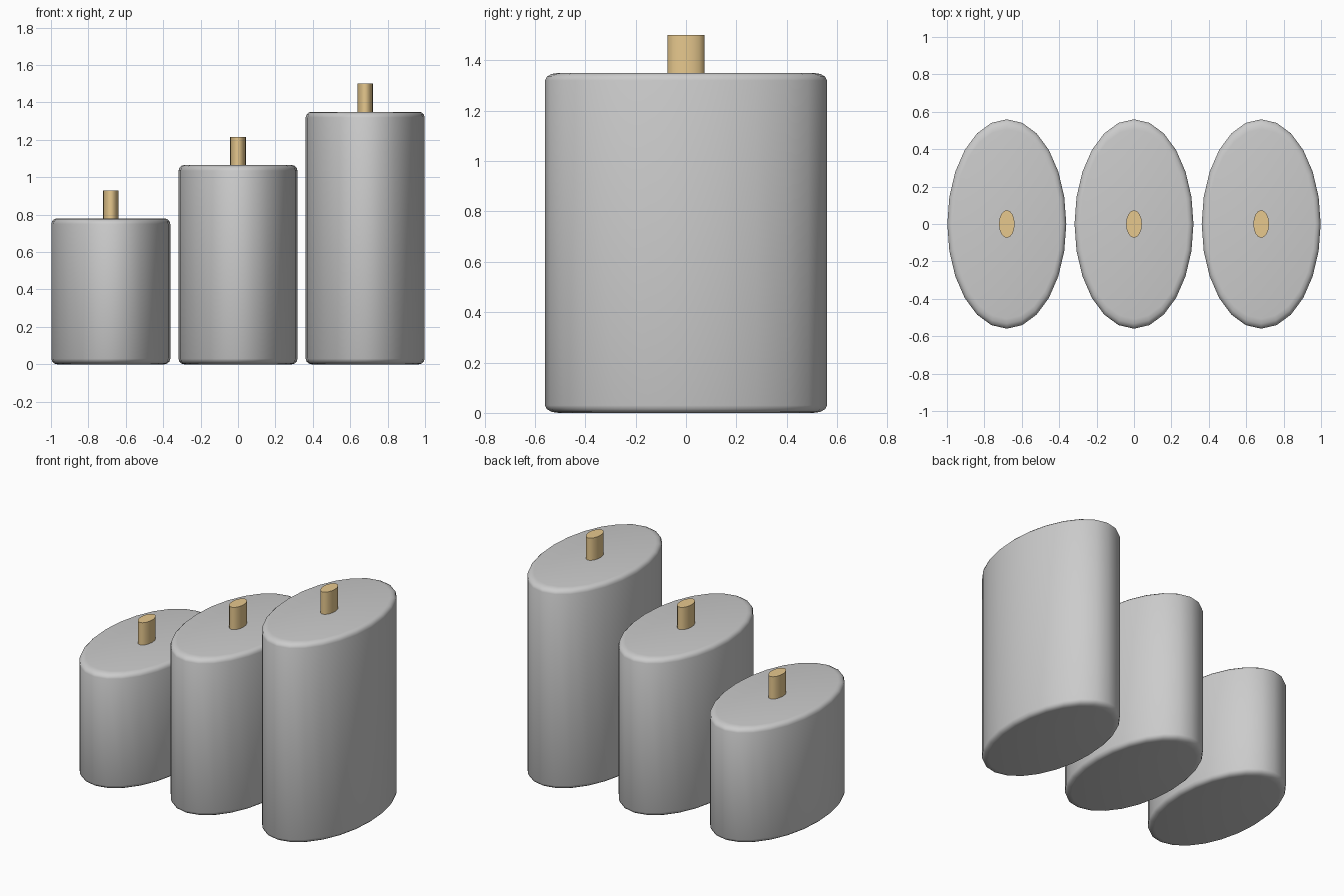
import bpy, math

if "Cube" in bpy.data.objects:
    bpy.data.objects.remove(bpy.data.objects["Cube"])

STRETCH = 1.76   # oval footprint, deeper than wide

wick_mat = bpy.data.materials.new("wick_tan")
wick_mat.diffuse_color = (0.80, 0.58, 0.27, 1)
wick_mat.use_nodes = True
wick_mat.node_tree.nodes["Principled BSDF"].inputs["Base Color"].default_value = wick_mat.diffuse_color


def oval_cylinder(name, x, z0, z1, radius, sides, bevel=0.0):
    bpy.ops.mesh.primitive_cylinder_add(vertices=sides, radius=radius, depth=z1 - z0,
                                        location=(x, 0, (z0 + z1) / 2))
    ob = bpy.context.object
    ob.name = name
    if bevel:
        mod = ob.modifiers.new("rounded_rim", 'BEVEL')
        mod.width = bevel
        mod.segments = 3
        mod.limit_method = 'ANGLE'
        mod.angle_limit = math.radians(40)
        bpy.ops.object.modifier_apply(modifier=mod.name)
    ob.scale.y = STRETCH
    bpy.ops.object.transform_apply(location=False, rotation=False, scale=True)
    bpy.ops.object.shade_smooth_by_angle(angle=math.radians(40))
    return ob


# Three candles of rising height, each with a wick
for label, x, h in (("short", -0.68, 0.78), ("middle", 0.0, 1.065), ("tall", 0.68, 1.35)):
    oval_cylinder(label + "_candle", x, 0, h, 0.318, 24, 0.03)
    wick = oval_cylinder(label + "_wick", x, h - 0.01, h + 0.15, 0.042, 16)
    wick.data.materials.append(wick_mat)
